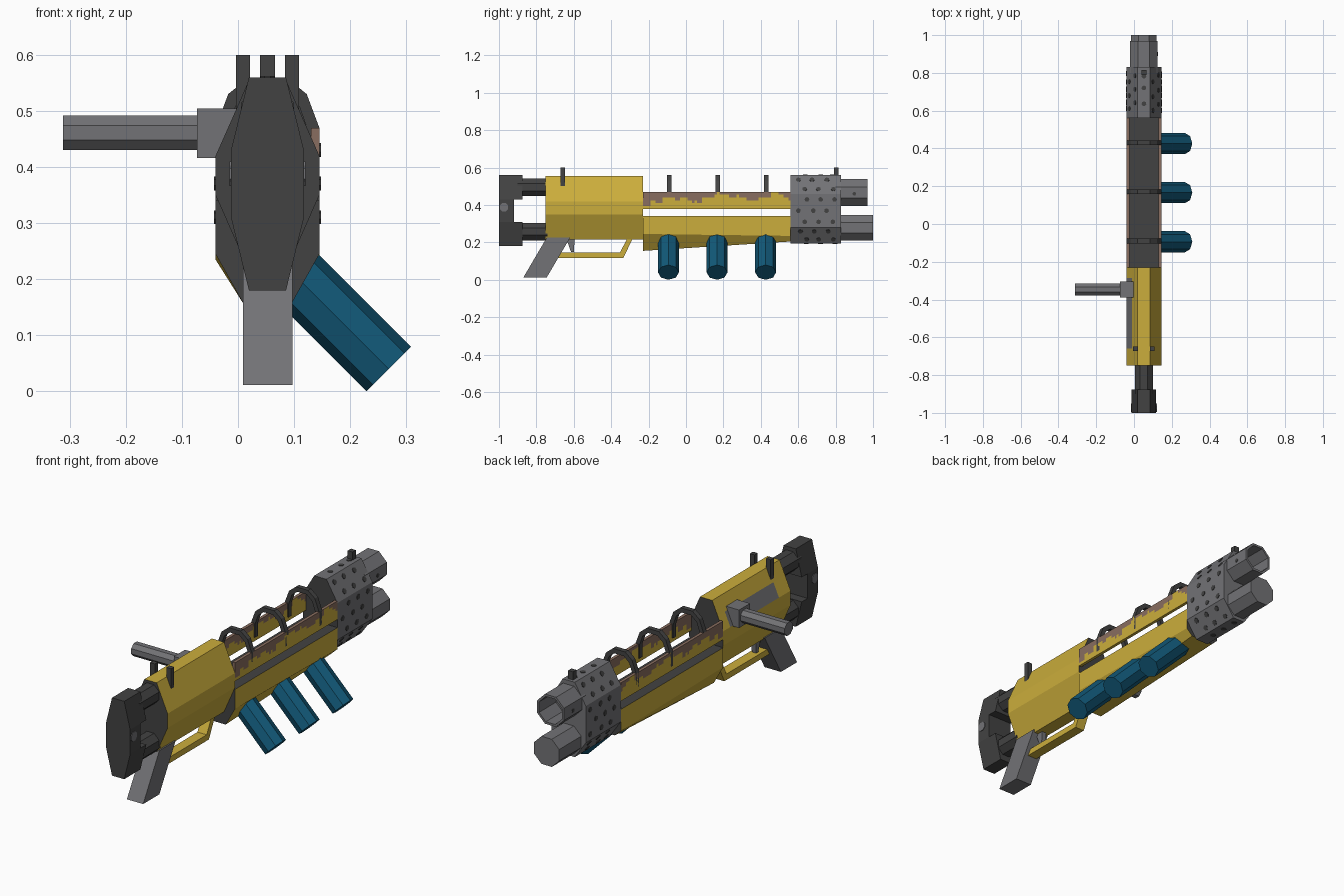
import bpy, bmesh, math, random
from mathutils import Vector, Matrix

if "Cube" in bpy.data.objects:
    bpy.data.objects.remove(bpy.data.objects["Cube"])

random.seed(4)
CX = 0.0525  # centre line of the body


def mat(name, col):
    m = bpy.data.materials.new(name)
    m.diffuse_color = (*col, 1)
    m.use_nodes = True
    m.node_tree.nodes["Principled BSDF"].inputs["Base Color"].default_value = m.diffuse_color
    return m


YELLOW = mat("yellow_paint", (0.60, 0.42, 0.045))
DARK = mat("dark_metal", (0.055, 0.055, 0.055))
GREY = mat("grey_metal", (0.17, 0.17, 0.18))
BLUE = mat("blue_canister", (0.006, 0.10, 0.19))
RUST = mat("worn_brown", (0.25, 0.155, 0.115))


def finish(name, bm, mats, rule=None):
    bmesh.ops.recalc_face_normals(bm, faces=bm.faces)
    bm.normal_update()
    if rule:
        for f in bm.faces:
            f.material_index = rule(f.calc_center_median(), f.normal)
    me = bpy.data.meshes.new(name)
    bm.to_mesh(me)
    bm.free()
    for m in mats:
        me.materials.append(m)
    ob = bpy.data.objects.new(name, me)
    bpy.context.collection.objects.link(ob)
    return ob


def loft(name, rings, mats, rule=None):
    """Skin a list of equal-length point rings and cap both ends."""
    bm = bmesh.new()
    vs = [[bm.verts.new(p) for p in r] for r in rings]
    n = len(vs[0])
    for a, b in zip(vs, vs[1:]):
        for i in range(n):
            j = (i + 1) % n
            bm.faces.new((a[i], a[j], b[j], b[i]))
    bm.faces.new(vs[0])
    bm.faces.new(vs[-1])
    return finish(name, bm, mats, rule)


def along_y(name, prof, ys, mats, rule=None):
    return loft(name, [[(x, y, z) for x, z in prof] for y in ys], mats, rule)


def along_x(name, prof, x0, x1, mats, rule=None):
    return loft(name, [[(x, y, z) for y, z in prof] for x in (x0, x1)], mats, rule)


def box(name, x0, x1, y0, y1, z0, z1, m):
    return along_y(name, [(x0, z0), (x1, z0), (x1, z1), (x0, z1)], (y0, y1), [m])


def rod(name, p0, p1, r, m, sides=8, turn=math.pi / 8, bore=0):
    """Straight rod between two points, optionally bored at the far end."""
    p0, p1 = Vector(p0), Vector(p1)
    d = (p1 - p0).normalized()
    u = Vector((0, 0, 1)) if abs(d.x) > 0.9 else (Vector((1, 0, 0)) if abs(d.y) > 0.9 else Vector((0, 1, 0)))
    v = d.cross(u).normalized()

    def ring(c, rad):
        return [c + (u * math.cos(t) + v * math.sin(t)) * rad
                for t in (turn + k * 2 * math.pi / sides for k in range(sides))]
    rings = [ring(p0, r), ring(p1, r)]
    if bore:
        rings += [ring(p1, r * 0.85), ring(p1 - d * bore, r * 0.85)]
    return loft(name, rings, [m])


def octo(w_top, w, z0, z1, z2, z3):
    return [(CX + w_top, z3), (CX + w, z2), (CX + w, z1), (CX + w_top, z0),
            (CX - w_top, z0), (CX - w, z1), (CX - w, z2), (CX - w_top, z3)]


# receiver: dark ends, grey ejection panel on the upper left facet
prof = octo(0.033, 0.0925, 0.215, 0.35, 0.42, 0.555)
prof.insert(7, (-0.01, 0.4875))


def receiver_rule(c, n):
    if abs(n.y) > 0.9:
        return 1
    return 2 if c.x < -0.015 and c.z > 0.38 and -0.66 < c.y < -0.29 and n.z > 0.2 else 0


along_y("receiver", prof, (-0.75, -0.66, -0.285, -0.23), [YELLOW, DARK, GREY], receiver_rule)

# lower handguard, tapering to the muzzle, with dark top and ends
lower = [[(CX + 0.0925, y, 0.34), (CX + 0.0925, y, zm), (CX + w, y, zb),
          (CX - w, y, zb), (CX - 0.0925, y, zm), (CX - 0.0925, y, 0.34)]
         for y, zm, zb, w in ((-0.23, 0.245, 0.155, 0.042), (0.56, 0.235, 0.205, 0.06))]
loft("lower_handguard", lower, [YELLOW, DARK],
     lambda c, n: 1 if abs(n.y) > 0.9 or n.z > 0.9 else 0)


# upper side rails with worn paint
def worn(c, n):
    h = (c.z - 0.38) / 0.09
    wave = 0.2 * math.sin(c.y * 23) + 0.12 * math.sin(c.y * 61 + 8 * h)
    edge = 0.68 if c.y > 0.05 else 0.48
    return 1 if h + wave > edge and n.z > -0.5 else 0


for side, x0, x1 in (("right", 0.130, 0.145), ("left", -0.04, -0.025)):
    bm = bmesh.new()
    bmesh.ops.create_cube(bm, size=1)
    bmesh.ops.transform(bm, verts=bm.verts, matrix=Matrix.Translation(((x0 + x1) / 2, 0.165, 0.425))
                        @ Matrix.Diagonal((x1 - x0, 0.79, 0.09, 1)))
    for k in range(1, 60):
        bmesh.ops.bisect_plane(bm, geom=bm.verts[:] + bm.edges[:] + bm.faces[:],
                               plane_co=(0, -0.23 + k * 0.79 / 60, 0), plane_no=(0, 1, 0))
    for k in range(1, 6):
        bmesh.ops.bisect_plane(bm, geom=bm.verts[:] + bm.edges[:] + bm.faces[:],
                               plane_co=(0, 0, 0.38 + k * 0.015), plane_no=(0, 0, 1))
    finish("upper_rail_" + side, bm, [YELLOW, RUST], worn)

# arched hoops and slanted canisters
arch = [(0.0925, 0.40), (0.0925, 0.47), (0.07, 0.53), (0.033, 0.56)]
inner = [(0.072, 0.40), (0.072, 0.465), (0.055, 0.513), (0.026, 0.538)]
hoop = ([(CX + x, z) for x, z in arch] + [(CX - x, z) for x, z in arch[::-1]]
        + [(CX - x, z) for x, z in inner] + [(CX + x, z) for x, z in inner[::-1]])
for i, y in enumerate((-0.09, 0.17, 0.43)):
    along_y(f"hoop_{i}", hoop, (y - 0.012, y + 0.012), [DARK])
    yc = y - 0.004
    rod(f"canister_{i}", (0.08, yc, 0.229), (0.269, yc, 0.04), 0.056, BLUE, turn=0)

# muzzle shroud with a dark rear face
shroud = octo(0.033, 0.0925, 0.195, 0.28, 0.46, 0.56)
along_y("muzzle_shroud", shroud, (0.56, 0.83), [GREY, DARK], lambda c, n: 1 if n.y < -0.9 else 0)

# vent dots on every shroud facet, staggered
bm = bmesh.new()


def dot(p, n, r=0.013):
    m = Matrix.Translation(p) @ n.to_track_quat('Z', 'Y').to_matrix().to_4x4()
    bmesh.ops.create_cone(bm, cap_ends=True, segments=7, radius1=r, radius2=r, depth=0.005, matrix=m)


for i in range(8):
    a, b = Vector(shroud[i]), Vector(shroud[(i + 1) % 8])
    e = b - a
    n = Vector((-e.y, 0, e.x)).normalized()
    rows = max(1, round(e.length / 0.065))
    for r in range(rows):
        p = a + e * ((r + 0.5) / rows)
        for k in range(3):
            y = 0.605 + k * 0.075 + (0.035 if (r + i) % 2 else 0)
            dot(Vector((p.x, y + random.uniform(-0.008, 0.008), p.y)), n)
for s in (-1, 1):
    dot(Vector((CX + s * 0.072, 0.90, 0.46)), Vector((s, 0, 0)), 0.01)
finish("vent_dots", bm, [DARK])

# barrels: open upper, closed lower
k8 = math.cos(math.pi / 8)
rod("upper_barrel", (CX, 0.80, 0.467), (CX, 0.97, 0.467), 0.0725 / k8, GREY, bore=0.13)
rod("lower_barrel", (CX, 0.80, 0.278), (CX, 1.0, 0.278), 0.0675 / k8, GREY)

# sights
box("front_sight", CX - 0.013, CX + 0.013, 0.79, 0.815, 0.55, 0.60, DARK)
for s in (-1, 1):
    c = CX + s * 0.044
    box("rear_sight_" + ("right" if s > 0 else "left"), c - 0.0125, c + 0.0125, -0.672, -0.648, 0.50, 0.60, DARK)

# stock: two rods and a notched butt plate
for nm, z in (("upper", 0.495), ("lower", 0.258)):
    rod(f"stock_rod_{nm}", (CX, -0.90, z), (CX, -0.74, z), 0.047 / k8, DARK)
butt = octo(0.033, 0.065, 0.18, 0.31, 0.43, 0.56)
along_y("butt_plate", butt, (-1.0, -0.92), [DARK])
along_y("butt_upper_block", [butt[0], butt[1], butt[6], butt[7]], (-0.93, -0.875), [DARK])
along_y("butt_lower_block", butt[2:6], (-0.93, -0.875), [DARK])
for s in (-1, 1):
    x = CX + s * 0.065
    rod("butt_pin_" + ("right" if s > 0 else "left"), (x - 0.003, -0.973, 0.388),
        (x + 0.003, -0.973, 0.388), 0.024, GREY)

# grip, trigger and guard
along_x("grip", [(-0.87, 0.012), (-0.745, 0.012), (-0.62, 0.225), (-0.745, 0.225)], 0.009, 0.097, [GREY])
along_x("trigger", [(-0.64, 0.22), (-0.595, 0.22), (-0.60, 0.15), (-0.615, 0.15)], CX - 0.012, CX + 0.012, [GREY])
along_x("trigger_guard", [(-0.69, 0.118), (-0.335, 0.118), (-0.285, 0.22), (-0.315, 0.22),
                          (-0.352, 0.147), (-0.67, 0.147)], CX - 0.025, CX + 0.025, [YELLOW])

# charging handle on the left
box("handle_block", -0.073, 0.0, -0.39, -0.305, 0.416, 0.504, GREY)
rod("handle_rod", (-0.06, -0.347, 0.461), (-0.312, -0.347, 0.461), 0.031 / k8, GREY)
